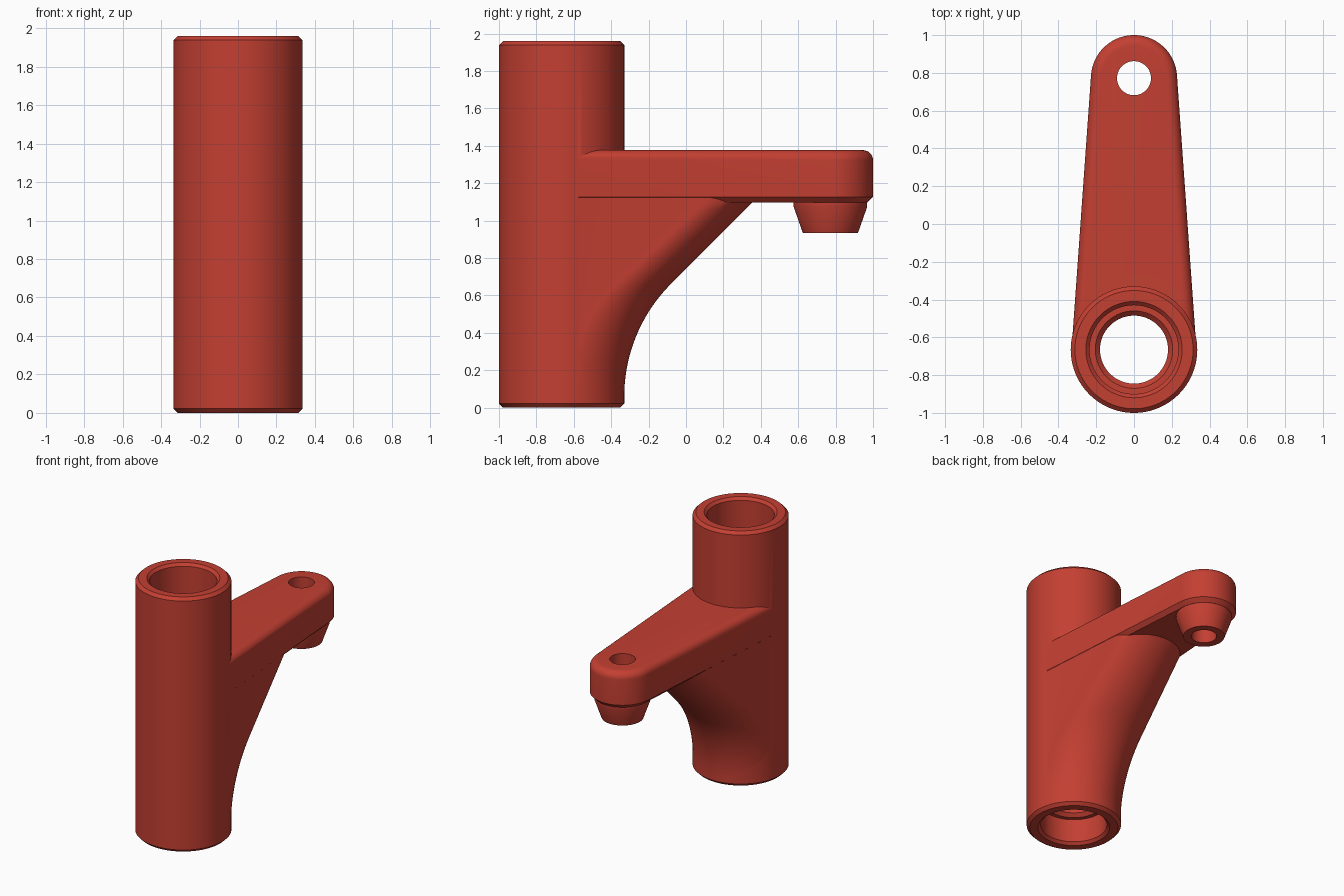
import bpy, bmesh, math

if "Cube" in bpy.data.objects:
    bpy.data.objects.remove(bpy.data.objects["Cube"])

N = 48                      # segments per half circle
TUBE_Y, TIP_Y = -0.665, 0.772
ARM_R, TIP_R = 0.33, 0.228
TAPER = (ARM_R - TIP_R) / (TIP_Y - TUBE_Y)

red = bpy.data.materials.new("painted red")
red.diffuse_color = (0.55, 0.05, 0.032, 1)
red.use_nodes = True
red.node_tree.nodes["Principled BSDF"].inputs["Base Color"].default_value = red.diffuse_color


def circle(y, z, r):
    return [(r * math.cos(i * math.pi / N), y + r * math.sin(i * math.pi / N), z)
            for i in range(2 * N)]


def tapered_slot(z, tip_y, inset=0.0):
    """Outline wrapping the tube circle and a smaller circle at tip_y."""
    a = math.asin(TAPER)
    r0 = ARM_R - inset
    r1 = r0 - TAPER * (tip_y - TUBE_Y)
    pts = []
    for cy, r, start, sweep in ((tip_y, r1, a, math.pi - 2 * a),
                                (TUBE_Y, r0, math.pi - a, math.pi + 2 * a)):
        for i in range(N + 1):
            t = start + sweep * i / N
            pts.append((r * math.cos(t), cy + r * math.sin(t), z))
    return pts


def loft(name, rings):
    """Closed solid skinned through equal-length rings, bottom to top."""
    bm = bmesh.new()
    loops = [[bm.verts.new(p) for p in ring] for ring in rings]
    n = len(loops[0])
    for lo, hi in zip(loops, loops[1:]):
        for i in range(n):
            j = (i + 1) % n
            bm.faces.new((lo[i], lo[j], hi[j], hi[i]))
    bm.faces.new(loops[0][::-1])
    bm.faces.new(loops[-1])
    bmesh.ops.recalc_face_normals(bm, faces=bm.faces)
    me = bpy.data.meshes.new(name)
    bm.to_mesh(me)
    bm.free()
    me.materials.append(red)
    ob = bpy.data.objects.new(name, me)
    bpy.context.collection.objects.link(ob)
    return ob


def revolve(name, y, profile):
    return loft(name, [circle(y, z, r) for z, r in profile])


# Upright tube with chamfered ends
H = 1.96
bracket = revolve("bracket", TUBE_Y,
                  [(0, 0.313), (0.022, 0.335), (H - 0.022, 0.335), (H, 0.313)])

# Arm: chamfered underside, rounded top edge
BOTTOM, TOP, FILLET = 1.097, 1.377, 0.055
rings = [tapered_slot(BOTTOM, TIP_Y, 0.03), tapered_slot(BOTTOM + 0.03, TIP_Y)]
for i in range(9):
    t = i / 8 * math.pi / 2
    rings.append(tapered_slot(TOP - FILLET + FILLET * math.sin(t), TIP_Y,
                              FILLET * (1 - math.cos(t))))
arm = loft("arm", rings)

# Rounded gusset: curved at the foot, then a 45 degree slope
rings = []
for i in range(33):
    z = 0.06 + (BOTTOM - 0.06) * i / 32
    if z < 0.66:
        apex = 0.52 - math.sqrt(0.85 ** 2 - (z - 0.06) ** 2)
    else:
        apex = -0.082 + (z - 0.66)
    r0 = ARM_R - 0.002
    tip = TUBE_Y + max(0.003, (apex - TUBE_Y - r0) / (1 - TAPER))
    rings.append(tapered_slot(z, tip, 0.002))
rings.append(tapered_slot(1.2, tip, 0.002))
gusset = loft("gusset", rings)

# Tapered boss under the arm tip
boss = revolve("boss", TIP_Y, [(0.933, 0.147), (1.075, 0.197), (1.2, 0.197)])

# Stepped bore through the tube, and the tip hole
bore = revolve("bore_cutter", TUBE_Y, [
    (-0.02, 0.275), (0.02, 0.235), (0.2, 0.235), (0.2, 0.205), (0.225, 0.18),
    (H - 0.275, 0.18), (H - 0.25, 0.205), (H - 0.25, 0.235),
    (H - 0.02, 0.235), (H + 0.02, 0.275)])
hole = revolve("hole_cutter", TIP_Y, [(0.8, 0.09), (1.5, 0.09)])

# Join the solids and cut the holes
parts = [(arm, 'UNION'), (gusset, 'UNION'), (boss, 'UNION'),
         (bore, 'DIFFERENCE'), (hole, 'DIFFERENCE')]
for ob, op in parts:
    mod = bracket.modifiers.new(ob.name, 'BOOLEAN')
    mod.object, mod.operation, mod.solver = ob, op, 'EXACT'
    ob.hide_render = True
bpy.context.view_layer.update()
deps = bpy.context.evaluated_depsgraph_get()
solid = bpy.data.meshes.new_from_object(bracket.evaluated_get(deps))
bracket.modifiers.clear()
bracket.data = solid
for ob, _ in parts:
    bpy.data.objects.remove(ob)

# Smooth curved walls, keep the machined edges crisp
bpy.ops.object.select_all(action='DESELECT')
bracket.select_set(True)
bpy.context.view_layer.objects.active = bracket
bpy.ops.object.shade_smooth_by_angle(angle=math.radians(25))
